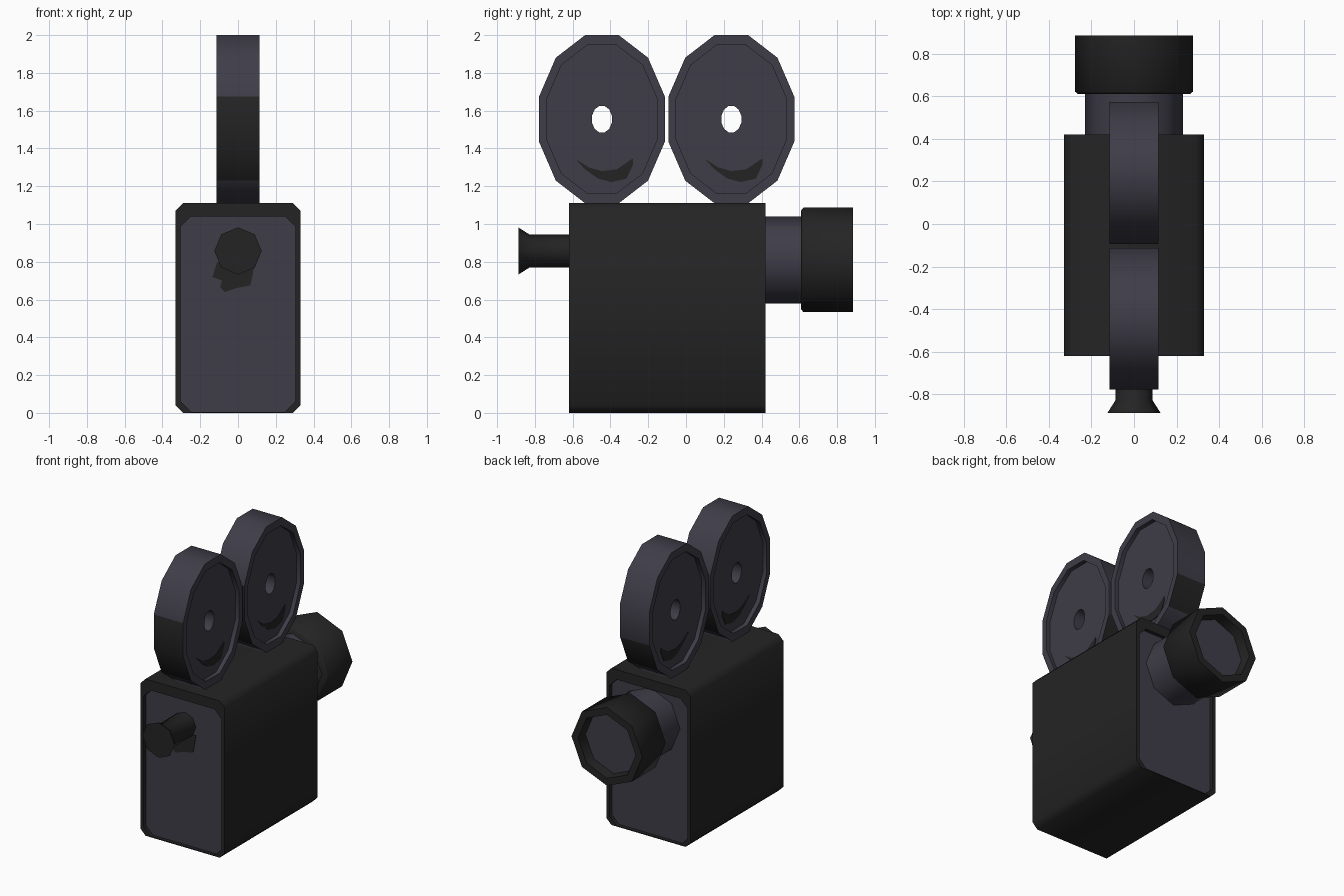
import bpy, bmesh, math

if "Cube" in bpy.data.objects:
    bpy.data.objects.remove(bpy.data.objects["Cube"])


def material(name, rgb):
    m = bpy.data.materials.new(name)
    m.diffuse_color = (*rgb, 1)
    m.use_nodes = True
    m.node_tree.nodes["Principled BSDF"].inputs["Base Color"].default_value = m.diffuse_color
    return m


BLACK, GREY = 0, 1
MATS = [material("matte_black", (0.0175, 0.0175, 0.0175)),
        material("blue_grey", (0.049, 0.046, 0.064))]


def loft(name, loops, bands, caps=None, smooth=True, rule=None):
    """Bridge equal-length loops. caps = colours of the two ends, None closes the ring."""
    bm = bmesh.new()
    rings = [[bm.verts.new(p) for p in loop] for loop in loops]
    n = len(rings[0])
    pairs = list(zip(rings, rings[1:]))
    if caps is None:
        pairs.append((rings[-1], rings[0]))
    for (a, b), mat in zip(pairs, bands):
        for i in range(n):
            j = (i + 1) % n
            bm.faces.new((a[i], a[j], b[j], b[i])).material_index = mat
    if caps is not None:
        for ring, mat in zip((rings[0], rings[-1]), caps):
            bm.faces.new(ring).material_index = mat
    bmesh.ops.recalc_face_normals(bm, faces=bm.faces)
    if rule:
        for f in bm.faces:
            rule(f)
    me = bpy.data.meshes.new(name)
    bm.to_mesh(me)
    bm.free()
    ob = bpy.data.objects.new(name, me)
    bpy.context.collection.objects.link(ob)
    for m in MATS:
        me.materials.append(m)
    if smooth:
        bpy.ops.object.select_all(action='DESELECT')
        ob.select_set(True)
        bpy.context.view_layer.objects.active = ob
        bpy.ops.object.shade_smooth_by_angle(angle=math.radians(50))
    return ob


def chamfered(x, z0, z1, c, y):
    """Rectangle with cut corners, in the plane at y."""
    pts = [(x, z0 + c), (x, z1 - c), (x - c, z1), (c - x, z1),
           (-x, z1 - c), (-x, z0 + c), (c - x, z0), (x - c, z0)]
    return [(px, y, pz) for px, pz in pts]


def octagon(r, y, z):
    return [(r * math.cos(k * math.pi / 4), y, z + r * math.sin(k * math.pi / 4)) for k in range(8)]


# Body: chamfered box with recessed grey end panels
F, B, D = -0.62, 0.42, 0.025
loft("camera_body",
     [chamfered(0.305, 0.006, 1.04, 0.055, F + D), chamfered(0.305, 0.006, 1.04, 0.055, F),
      chamfered(0.33, 0, 1.11, 0.04, F), chamfered(0.33, 0, 1.11, 0.04, B),
      chamfered(0.305, 0.006, 1.04, 0.055, B), chamfered(0.305, 0.006, 1.04, 0.055, B - D)],
     [BLACK] * 5, (GREY, GREY))

# Lens tube and hood with recessed glass
LZ = 0.81
loft("lens_tube", [octagon(0.23, B - D, LZ), octagon(0.23, 0.63, LZ)], [GREY], (GREY, GREY))
loft("lens_hood",
     [octagon(0.262, 0.61, LZ), octagon(0.277, 0.622, LZ), octagon(0.277, 0.885, LZ),
      octagon(0.225, 0.885, LZ), octagon(0.22, 0.81, LZ)],
     [BLACK] * 4, (BLACK, GREY))

# Eyepiece with flared end
EZ = 0.857
loft("eyepiece",
     [octagon(0.087, F + D, EZ), octagon(0.087, -0.828, EZ), octagon(0.125, -0.888, EZ)],
     [BLACK] * 2, (BLACK, BLACK))

# Dark patch below the eyepiece
patch = [(-0.11, 0.80), (-0.135, 0.72), (-0.085, 0.70), (-0.095, 0.665), (-0.07, 0.64),
         (-0.01, 0.66), (0.065, 0.675), (0.075, 0.72), (0.09, 0.80)]
loft("eyepiece_patch", [[(x, y, z) for x, z in patch] for y in (F + D - 0.004, F + D + 0.002)],
     [BLACK], (BLACK, BLACK), smooth=False)

# Film reels: twelve-sided oval rings with recessed faces and a centre hole
RZ, HALF, FACE = 1.555, 0.115, 0.085
crescent = [(-0.14, -0.21), (-0.07, -0.255), (0.0, -0.275), (0.08, -0.265), (0.165, -0.207),
            (0.165, -0.24), (0.13, -0.315), (0.05, -0.333), (-0.02, -0.315), (-0.09, -0.265)]


def reel_loop(s, x, cy):
    angles = [math.radians(15 + 30 * k) for k in range(12)]
    return [(x, cy + 0.345 * s * math.cos(a), RZ + 0.4605 * s * math.sin(a)) for a in angles]


def rim_rule(cy):
    # black strips on the front and lower rim facets
    def rule(f):
        c = f.calc_center_median()
        if abs(f.normal.x) > 0.5 or abs(c.y - cy) < 0.27:
            return
        front = c.y < cy and c.z < RZ + 0.05
        back = c.y > cy and c.z < RZ - 0.1
        if (front or back) and f.normal.y * (c.y - cy) > 0:
            f.material_index = BLACK
    return rule


for label, cy in (("front", -0.445), ("rear", 0.24)):
    profile = [(1, -HALF), (1, HALF), (0.88, HALF), (0.88, FACE),
               (0.158, FACE), (0.158, -FACE), (0.88, -FACE), (0.88, -HALF)]
    loft(label + "_reel", [reel_loop(s, x, cy) for s, x in profile],
         [GREY] * 8, rule=rim_rule(cy))
    for side, sx in (("right", 1), ("left", -1)):
        loft(f"{label}_reel_{side}_crescent",
             [[(sx * x, cy + y, RZ + z) for y, z in crescent] for x in (FACE - 0.002, FACE + 0.004)],
             [BLACK], (BLACK, BLACK), smooth=False)
